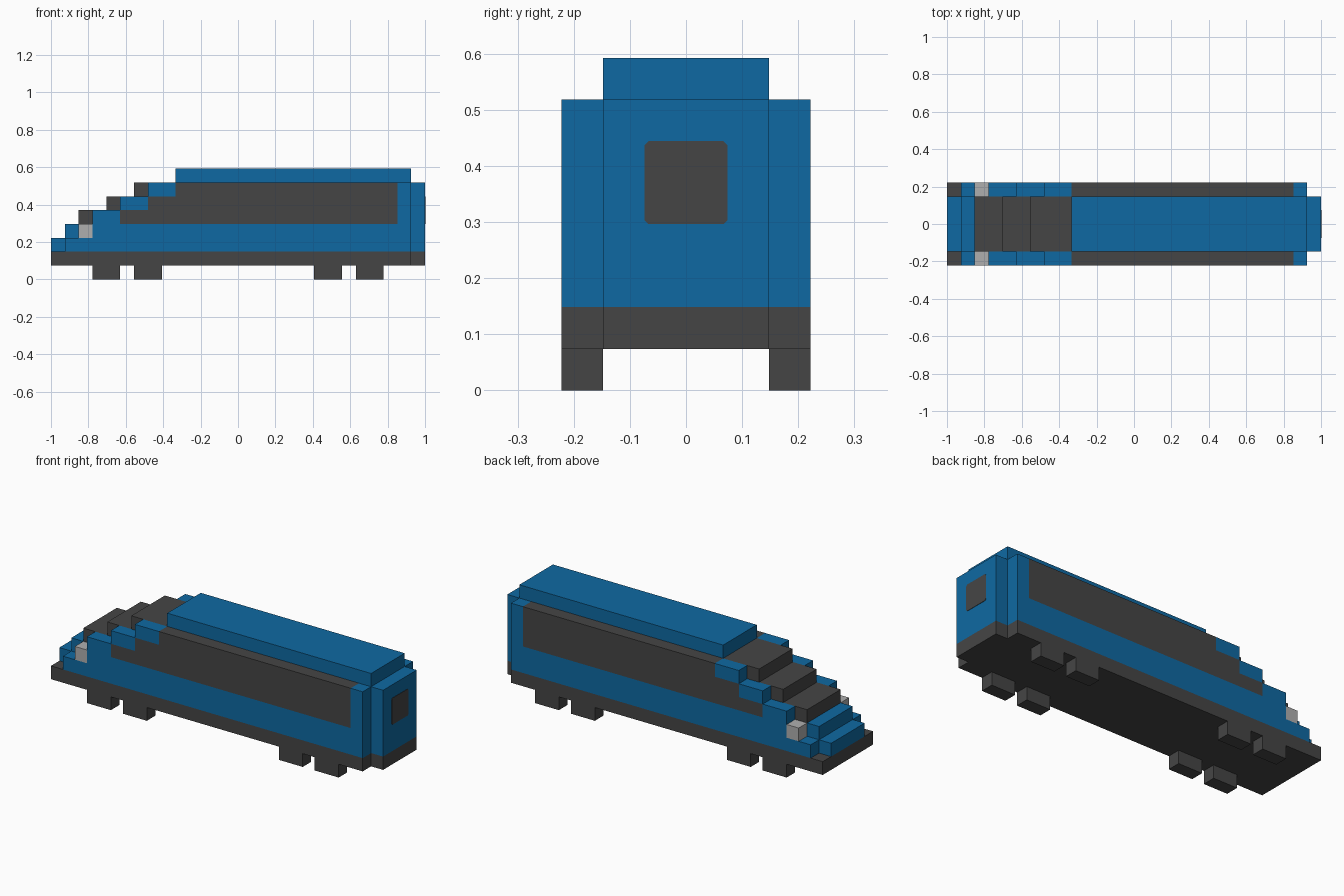
import bpy, bmesh
from mathutils import Vector

if "Cube" in bpy.data.objects:
    bpy.data.objects.remove(bpy.data.objects["Cube"])

U = 2 / 27  # block size; parts are laid out in block units, x from the nose


def material(name, rgb):
    m = bpy.data.materials.new(name)
    m.diffuse_color = (*rgb, 1)
    m.use_nodes = True
    m.node_tree.nodes["Principled BSDF"].inputs["Base Color"].default_value = m.diffuse_color
    return m


BLUE = material("blue paint", (0.0045, 0.141, 0.361))
DARK = material("dark grey", (0.06, 0.06, 0.06))
LAMP = material("lamp grey", (0.43, 0.43, 0.43))


def prism(points, direction):
    """Closed solid: a flat outline swept along a direction."""
    bm = bmesh.new()
    face = bm.faces.new([bm.verts.new(p) for p in points])
    new = bmesh.ops.extrude_face_region(bm, geom=[face], use_keep_orig=True)["geom"]
    bmesh.ops.translate(bm, vec=direction,
                        verts=[g for g in new if isinstance(g, bmesh.types.BMVert)])
    bmesh.ops.recalc_face_normals(bm, faces=bm.faces[:])
    return bm


def finish(name, bm, *mats):
    bmesh.ops.transform(bm, matrix=_to_world, verts=bm.verts[:])
    me = bpy.data.meshes.new(name)
    bm.to_mesh(me)
    bm.free()
    for m in mats:
        me.materials.append(m)
    ob = bpy.data.objects.new(name, me)
    bpy.context.collection.objects.link(ob)
    return ob


from mathutils import Matrix
_to_world = Matrix.Translation((-1, 0, 0)) @ Matrix.Scale(U, 4)


def box(name, x, y, z, mat):
    pts = [(x[0], y[0], z[0]), (x[1], y[0], z[0]), (x[1], y[1], z[0]), (x[0], y[1], z[0])]
    return finish(name, prism(pts, (0, 0, z[1] - z[0])), mat)


# Underframe, narrower at the tail
plan = [(0, -3), (26, -3), (26, -2), (27, -2), (27, 2), (26, 2), (26, 3), (0, 3)]
finish("underframe", prism([(x, y, 1) for x, y in plan], (0, 0, 1)), DARK)

# Wheel blocks
for side, y in (("right", (-3, -2)), ("left", (2, 3))):
    for n, x in enumerate((3, 6, 19, 22), 1):
        box(f"wheel_{side}_{n}", (x, x + 2), y, (0, 1), DARK)

# Stepped hull, cut along the window borders
steps = [(1, 2), (26, 2), (26, 7), (7, 7), (7, 6), (5, 6), (5, 5), (3, 5), (3, 3), (1, 3)]
hull = prism([(x, -3, z) for x, z in steps], (0, 6, 0))
bmesh.ops.triangulate(hull, faces=hull.faces[:])
cuts = [(1, v) for v in (-2, 2)] + [(2, v) for v in (4, 5, 6)] + [(0, v) for v in (5, 7, 9, 25)]
for axis, v in cuts:
    normal = Vector((0, 0, 0))
    normal[axis] = 1
    bmesh.ops.bisect_plane(hull, geom=hull.verts[:] + hull.edges[:] + hull.faces[:],
                           dist=1e-4, plane_co=normal * v, plane_no=normal)
hull.normal_update()
for f in hull.faces:
    c, n = f.calc_center_median(), f.normal
    window_top = 5 if c.x < 7 else 6 if c.x < 9 else 7
    side_glass = abs(n.y) > 0.5 and 5 < c.x < 25 and 4 < c.z < window_top
    side_glass_top = n.z > 0.5 and abs(c.y) > 2 and 9 < c.x < 25
    windscreen = n.z > 0.5 and abs(c.y) < 2 and c.x < 9 and c.z > 4
    f.material_index = int(side_glass or side_glass_top or windscreen)
bmesh.ops.dissolve_limit(hull, angle_limit=0.01, verts=hull.verts[:],
                         edges=hull.edges[:], delimit={'MATERIAL'})
finish("hull", hull, BLUE, DARK)

# Nose, windscreen steps, roof and tail
MID = (-2, 2)
box("nose_lower", (0, 1), MID, (2, 3), BLUE)
box("nose_upper", (1, 3), MID, (3, 4), BLUE)
for n, x in enumerate((2, 4, 6)):
    box(f"windscreen_step_{n + 1}", (x, x + 1), MID, (4 + n, 5 + n), DARK)
box("roof", (9, 26), MID, (7, 8), BLUE)
box("tail", (26, 27), MID, (2, 7), BLUE)

# Headlamps
for side, y in (("right", (-3, -2)), ("left", (2, 3))):
    box(f"headlamp_{side}", (2, 3), y, (3, 4), LAMP)

# Rear window plate with clipped corners
k = 0.1
outline = [(-1 + k, 4), (1 - k, 4), (1, 4 + k), (1, 6 - k),
           (1 - k, 6), (-1 + k, 6), (-1, 6 - k), (-1, 4 + k)]
finish("rear_window", prism([(26.98, y, z) for y, z in outline], (0.05, 0, 0)), DARK)
